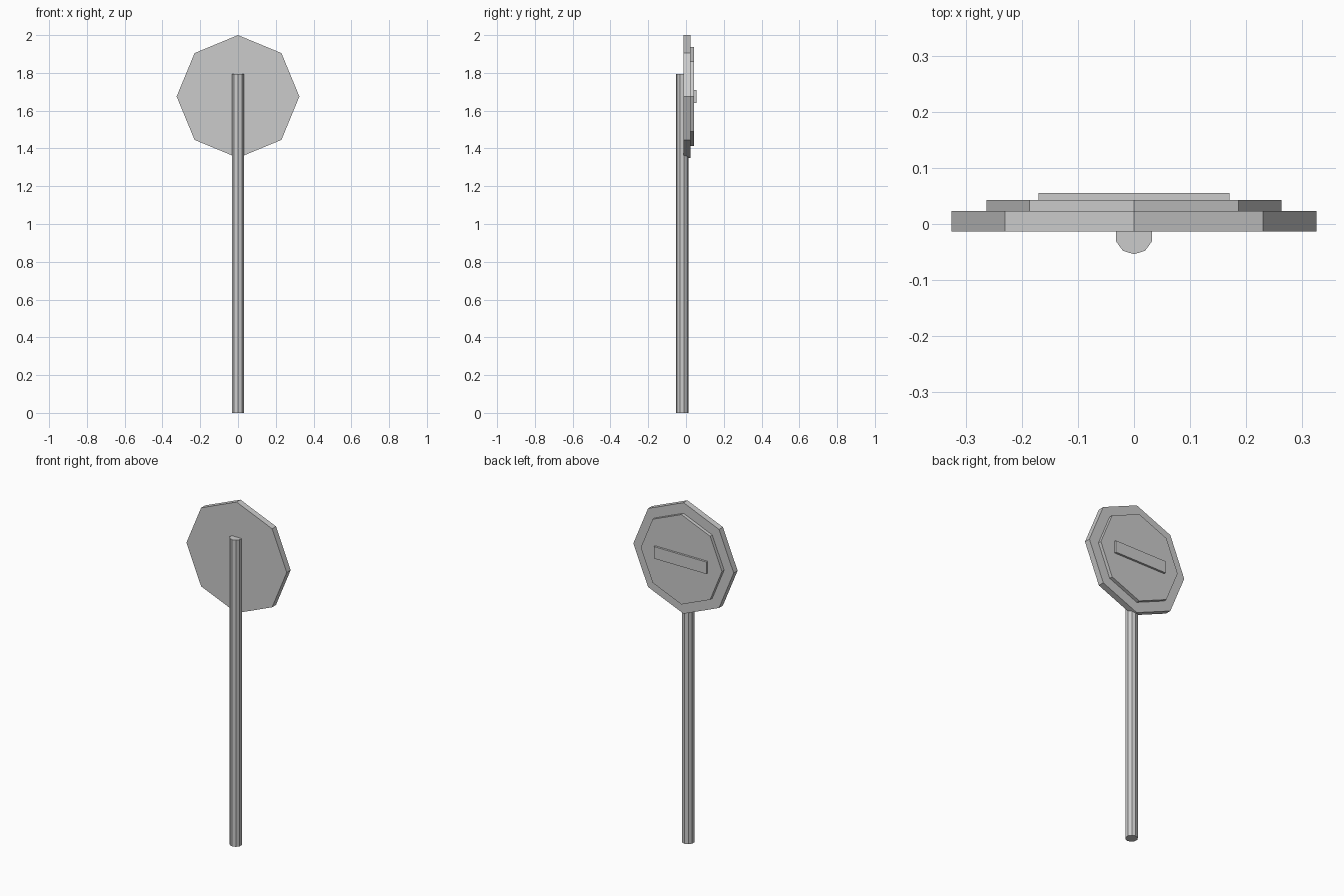
import bpy
from math import pi

cube = bpy.data.objects.get("Cube")
if cube:
    bpy.data.objects.remove(cube, do_unlink=True)

grey = bpy.data.materials.new("plain grey")
grey.use_nodes = True
colour = (0.6, 0.6, 0.6, 1)
grey.diffuse_color = colour
grey.node_tree.nodes["Principled BSDF"].inputs["Base Color"].default_value = colour

SIGN_Z = 1.675


def finish(name):
    obj = bpy.context.object
    obj.name = name
    bpy.ops.object.transform_apply(location=False, rotation=True, scale=True)
    obj.data.materials.append(grey)
    return obj


def octagon_plate(name, radius, y_front, y_back):
    bpy.ops.mesh.primitive_cylinder_add(
        vertices=8, radius=radius, depth=y_back - y_front,
        location=(0, (y_front + y_back) / 2, SIGN_Z), rotation=(pi / 2, 0, 0))
    return finish(name)


# Ten-sided post, with a corner facing forward
bpy.ops.mesh.primitive_cylinder_add(vertices=10, radius=0.034, depth=1.795,
                                    location=(0, -0.02, 1.795 / 2))
finish("post")

# Stepped octagonal sign
octagon_plate("sign_board", 0.325, -0.013, 0.023)
octagon_plate("sign_inner_panel", 0.263, 0.023, 0.043)

# Raised bar across the sign
bpy.ops.mesh.primitive_cube_add(size=1, location=(0, 0.049, SIGN_Z))
bpy.context.object.scale = (0.34, 0.012, 0.07)
finish("sign_bar")
